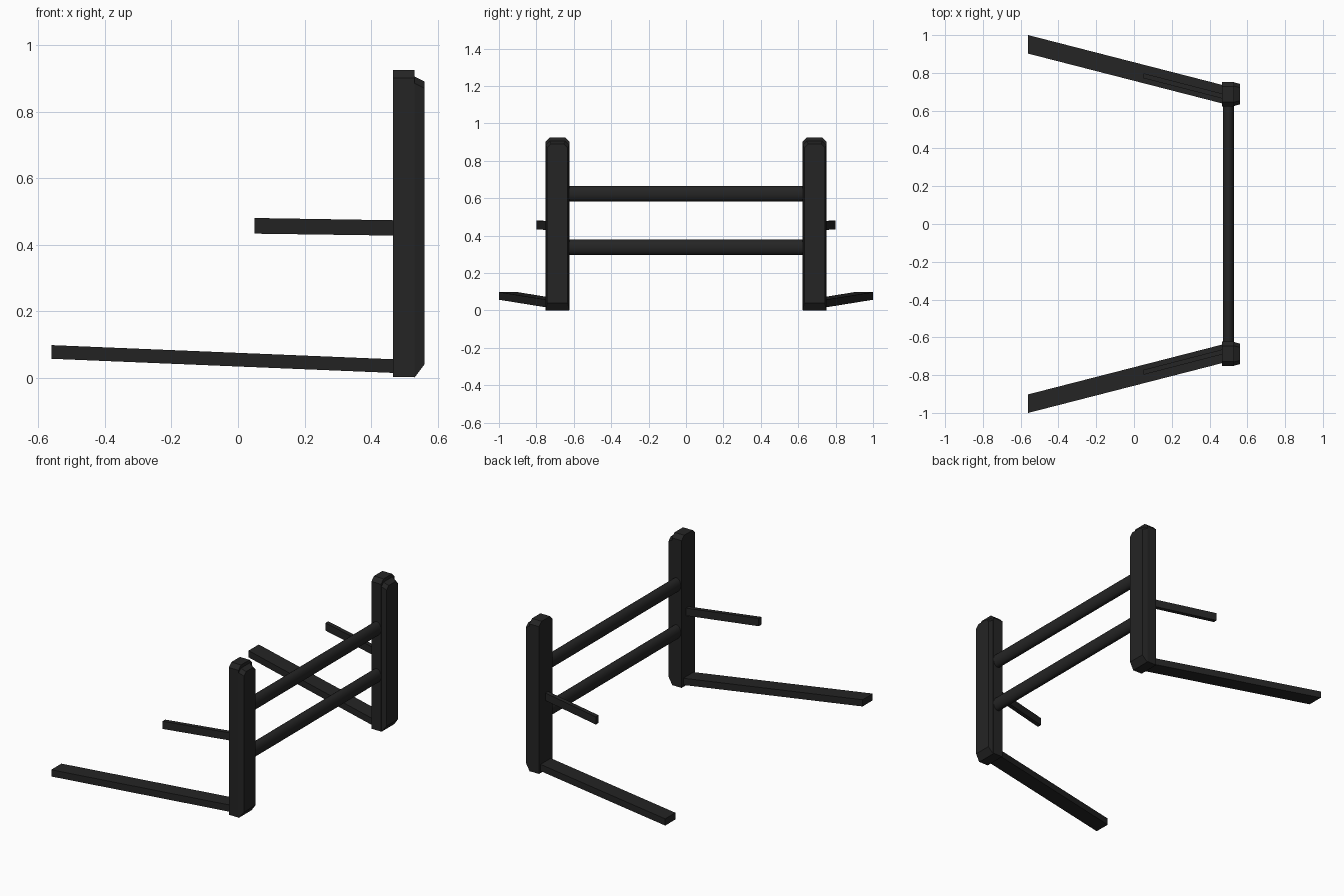
import bpy, bmesh, math

if "Cube" in bpy.data.objects:
    bpy.data.objects.remove(bpy.data.objects["Cube"])

black = bpy.data.materials.new("matte black")
black.diffuse_color = (0.018, 0.018, 0.018, 1)
black.use_nodes = True
black.node_tree.nodes["Principled BSDF"].inputs["Base Color"].default_value = black.diffuse_color


def loft(name, a, b):
    """Solid between two matching outlines."""
    bm = bmesh.new()
    va = [bm.verts.new(p) for p in a]
    vb = [bm.verts.new(p) for p in b]
    n = len(a)
    bm.faces.new(va)
    bm.faces.new(vb[::-1])
    for i in range(n):
        bm.faces.new((va[i], vb[i], vb[(i + 1) % n], va[(i + 1) % n]))
    bmesh.ops.recalc_face_normals(bm, faces=bm.faces)
    me = bpy.data.meshes.new(name)
    bm.to_mesh(me)
    bm.free()
    me.materials.append(black)
    ob = bpy.data.objects.new(name, me)
    bpy.context.collection.objects.link(ob)
    return ob


def outline(x, y0, y1, z0, z1, cut, s):
    """Upright section at x with clipped top corners, mirrored by s."""
    pts = [(y0, z0), (y1, z0), (y1, z1 - cut), (y1 - cut, z1),
           (y0 + cut, z1), (y0, z1 - cut)]
    return [(x, s * y, z) for y, z in pts]


def rect(x, y0, y1, z0, z1, s):
    return [(x, s * y, z) for y, z in ((y0, z0), (y1, z0), (y1, z1), (y0, z1))]


for side, s in (("left", 1), ("right", -1)):
    # post core and its bevelled outer shell
    loft(side + "_post", outline(0.465, 0.622, 0.752, 0.003, 0.925, 0.024, s),
         outline(0.53, 0.622, 0.752, 0.003, 0.925, 0.024, s))
    loft(side + "_post_shell", outline(0.53, 0.625, 0.75, 0.0, 0.905, 0.02, s),
         outline(0.56, 0.633, 0.742, 0.04, 0.89, 0.02, s))
    # splayed floor leg
    loft(side + "_floor_leg", rect(-0.56, 0.902, 1.0, 0.057, 0.098, s),
         rect(0.48, 0.635, 0.733, 0.014, 0.055, s))
    # short arm
    loft(side + "_arm", rect(0.05, 0.772, 0.798, 0.433, 0.48, s),
         rect(0.48, 0.661, 0.687, 0.427, 0.473, s))

# oval cross bars
for name, z in (("upper_bar", 0.624), ("lower_bar", 0.337)):
    ring = [(0.5 + 0.03 * math.cos(t), z + 0.042 * math.sin(t))
            for t in (math.tau * i / 20 for i in range(20))]
    bar = loft(name, [(x, -0.64, h) for x, h in ring],
               [(x, 0.64, h) for x, h in ring])
    for f in bar.data.polygons:
        f.use_smooth = len(f.vertices) == 4
